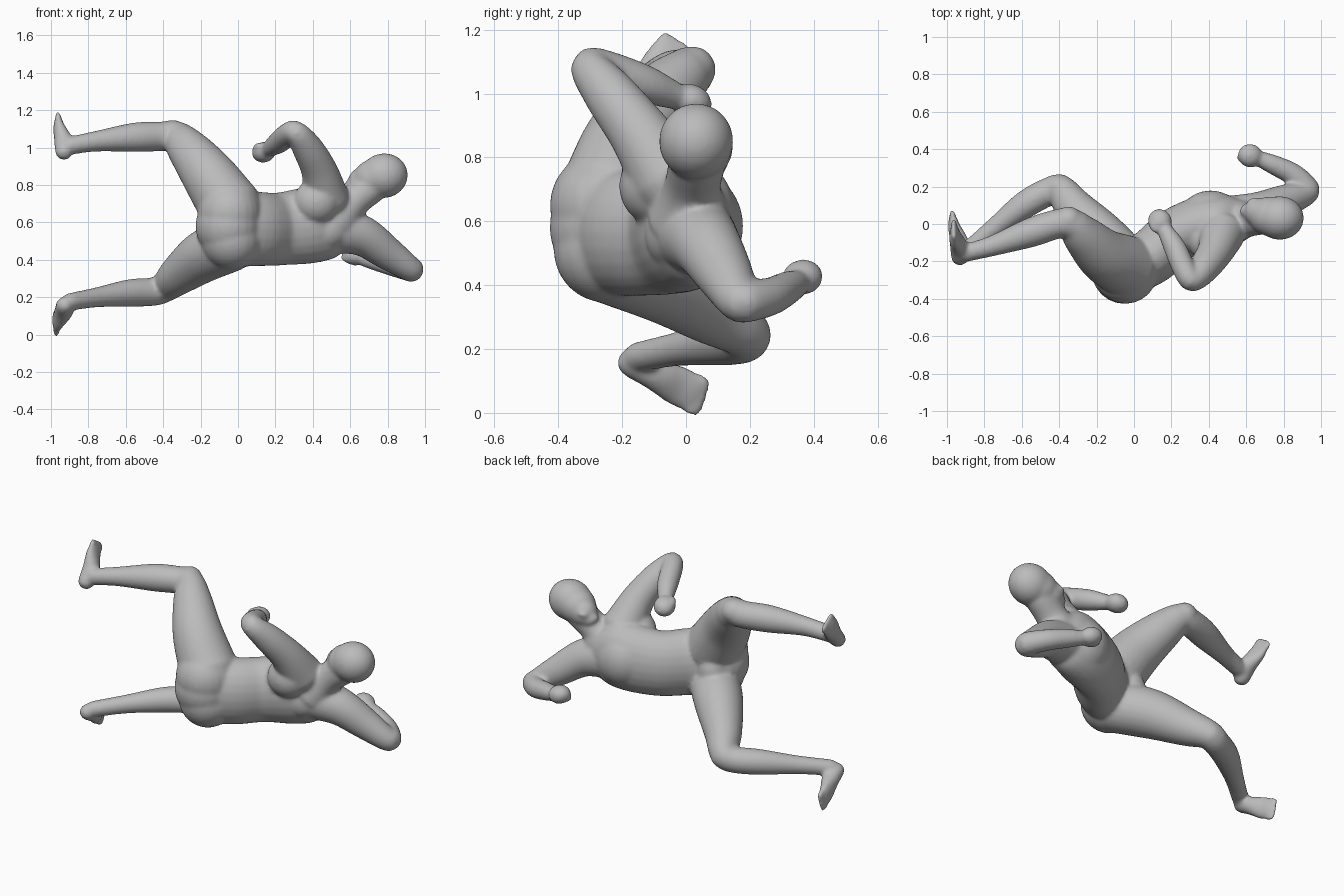
import bpy, bmesh, math
from mathutils import Vector, Matrix

if "Cube" in bpy.data.objects:
    bpy.data.objects.remove(bpy.data.objects["Cube"])

grey = bpy.data.materials.new("plain grey")
grey.diffuse_color = (0.5, 0.5, 0.5, 1)
grey.use_nodes = True
grey.node_tree.nodes["Principled BSDF"].inputs["Base Color"].default_value = grey.diffuse_color
bm = bmesh.new()
SEG = 24


def spline(rows, steps=5):
    """Catmull-Rom through rows of (x, y, z, half_width, half_depth)."""
    p = [Vector(r) for r in rows]
    p = [2 * p[0] - p[1]] + p + [2 * p[-1] - p[-2]]
    out = []
    for i in range(1, len(p) - 2):
        a, b, c, d = p[i - 1:i + 3]
        for s in range(steps):
            t = s / steps
            out.append(0.5 * (2 * b + (c - a) * t + (2 * a - 5 * b + 4 * c - d) * t * t
                              + (3 * b - a - 3 * c + d) * t ** 3))
    return out + [p[-2]]


def loft(rows, side=(0, 0, 1)):
    """Closed tube with elliptical sections and rounded ends."""
    rows = [tuple(r) if len(r) == 5 else tuple(r) + (r[3],) for r in rows]
    pts = spline(rows)
    pos = [Vector(p[:3]) for p in pts]
    frames = []
    for i, p in enumerate(pts):
        tan = (pos[min(i + 1, len(pos) - 1)] - pos[max(i - 1, 0)]).normalized()
        frames.append((pos[i], tan, p[3], p[4]))
    c, t, a, b = frames[0]
    head = [(c - t * min(a, b) * h, t, a * k, b * k) for h, k in ((.97, .25), (.8, .6), (.5, .87))]
    c, t, a, b = frames[-1]
    tail = [(c + t * min(a, b) * h, t, a * k, b * k) for h, k in ((.5, .87), (.8, .6), (.97, .25))]
    rings = []
    for c, t, a, b in head + frames + tail:
        u = Vector(side)
        u = (u - t * u.dot(t)).normalized()
        v = t.cross(u)
        rings.append([bm.verts.new(c + u * a * math.cos(2 * math.pi * k / SEG)
                                   + v * b * math.sin(2 * math.pi * k / SEG)) for k in range(SEG)])
    for r, s in zip(rings, rings[1:]):
        for k in range(SEG):
            n = (k + 1) % SEG
            bm.faces.new((r[k], r[n], s[n], s[k]))
    bm.faces.new(rings[0][::-1])
    bm.faces.new(rings[-1])


def ball(c, r, axis=(0, 0, 1)):
    """Ellipsoid; its third radius lies along axis."""
    r = (r, r, r) if isinstance(r, (int, float)) else r
    rot = Vector(axis).to_track_quat('Z', 'Y').to_matrix().to_4x4()
    bmesh.ops.create_uvsphere(bm, u_segments=24, v_segments=16, radius=1,
                              matrix=Matrix.Translation(c) @ rot @ Matrix.Diagonal((*r, 1)))


def foot(heel, toe):
    heel, toe = Vector(heel), Vector(toe)
    d = toe - heel
    side = Vector((1, 0, 0)).cross(d).normalized()
    at = lambda f, x: tuple(heel + d * f + Vector((x, 0, 0)))
    loft([at(.03, .005) + (.047, .048), at(.35, .012) + (.051, .05),
          at(.7, 0) + (.064, .034), at(.9, 0) + (.062, .024)], side)
    for i in range(5):  # toes
        c = heel + d * (1.0 - .02 * abs(i - 1)) + side * (.024 * (i - 2))
        ball(c, (.016, .018, .034), d)


def fist(wrist, c, thumb):
    wrist, c = Vector(wrist), Vector(c)
    ball(c, (.064, .055, .068), c - wrist)
    ball(Vector(thumb), (.024, .024, .045), c - wrist)


# torso: pelvis, waist, chest, shoulder girdle
loft([(-.03, -.24, .57, .205, .14), (.1, -.17, .565, .20, .15), (.22, -.06, .565, .195, .145),
      (.38, .0, .585, .205, .155), (.49, .025, .61, .195, .135), (.57, .03, .63, .125, .1)])
# buttocks and crotch
ball((-.045, -.255, .65), .172)
ball((-.035, -.25, .51), .165)
ball((-.05, -.25, .58), .178)
ball((-.09, -.15, .57), (.09, .1, .12))
# rib cage
ball((.41, .03, .585), (.17, .15, .17))
# shoulder blades
ball((.42, -.10, .71), (.125, .11, .12))
ball((.46, -.04, .56), (.13, .09, .11))

# neck and head
loft([(.52, .01, .61, .13), (.61, .02, .705, .09), (.71, .035, .79, .09)])
ball((.78, .032, .85), (.117, .12, .128), (1, 0, .15))
ball((.735, .04, .835), (.108, .108, .12), (1, -.1, .2))
ball((.675, .06, .815), (.08, .085, .09), (1, -.2, .3))
ball((.61, .08, .79), (.035, .05, .035), (.3, .2, .9))
ball((.63, .122, .83), (.018, .018, .03), (.9, .4, .2))
for c in ((.675, .045, .905), (.72, .06, .735)):
    ball(c, (.022, .016, .035), (.9, .1, .3))

# raised arm
loft([(.47, -.05, .73, .125), (.435, -.145, .875, .097), (.37, -.24, 1.0, .082),
      (.31, -.30, 1.08, .062), (.27, -.245, 1.072, .062), (.22, -.13, 1.03, .06),
      (.17, -.04, .995, .045)])
fist((.17, -.05, 1.0), (.138, .015, .975), (.105, -.01, 1.0))

# lowered arm
loft([(.54, .03, .56, .125), (.67, .065, .525, .108), (.80, .12, .435, .09),
      (.915, .165, .355, .069), (.92, .195, .35, .066), (.85, .265, .365, .06),
      (.75, .315, .39, .053), (.68, .345, .405, .044)])
fist((.7, .335, .4), (.622, .365, .425), (.59, .345, .405))

# raised leg
loft([(-.04, -.23, .68, .17), (-.16, -.17, .855, .145), (-.27, -.065, .995, .112),
      (-.335, .0, 1.06, .084), (-.41, .0, 1.06, .079), (-.55, -.045, 1.055, .079),
      (-.75, -.115, 1.035, .056), (-.9, -.155, 1.01, .048)])
ball((-.35, .02, 1.075), .074)
foot((-.935, -.18, .975), (-.963, -.03, 1.145))

# lowered leg
loft([(-.04, -.22, .48, .145), (-.18, -.07, .42, .14), (-.315, .08, .32, .108),
      (-.39, .18, .255, .082), (-.45, .175, .23, .076), (-.58, .105, .222, .074),
      (-.75, -.025, .2, .054), (-.9, -.15, .175, .047)])
ball((-.395, .195, .245), .072)
foot((-.93, -.175, .16), (-.972, .04, .052))

# fuse every part into one smooth skin
mesh = bpy.data.meshes.new("body")
bmesh.ops.recalc_face_normals(bm, faces=bm.faces[:])
bm.to_mesh(mesh)
bm.free()
mesh.materials.append(grey)
body = bpy.data.objects.new("body", mesh)
bpy.context.collection.objects.link(body)
for p in mesh.polygons:
    p.use_smooth = True
fuse = body.modifiers.new("fuse", 'REMESH')
fuse.mode = 'VOXEL'
fuse.voxel_size = 0.01
fuse.use_smooth_shade = True
relax = body.modifiers.new("relax", 'SMOOTH')
relax.factor = 0.5
relax.iterations = 12
